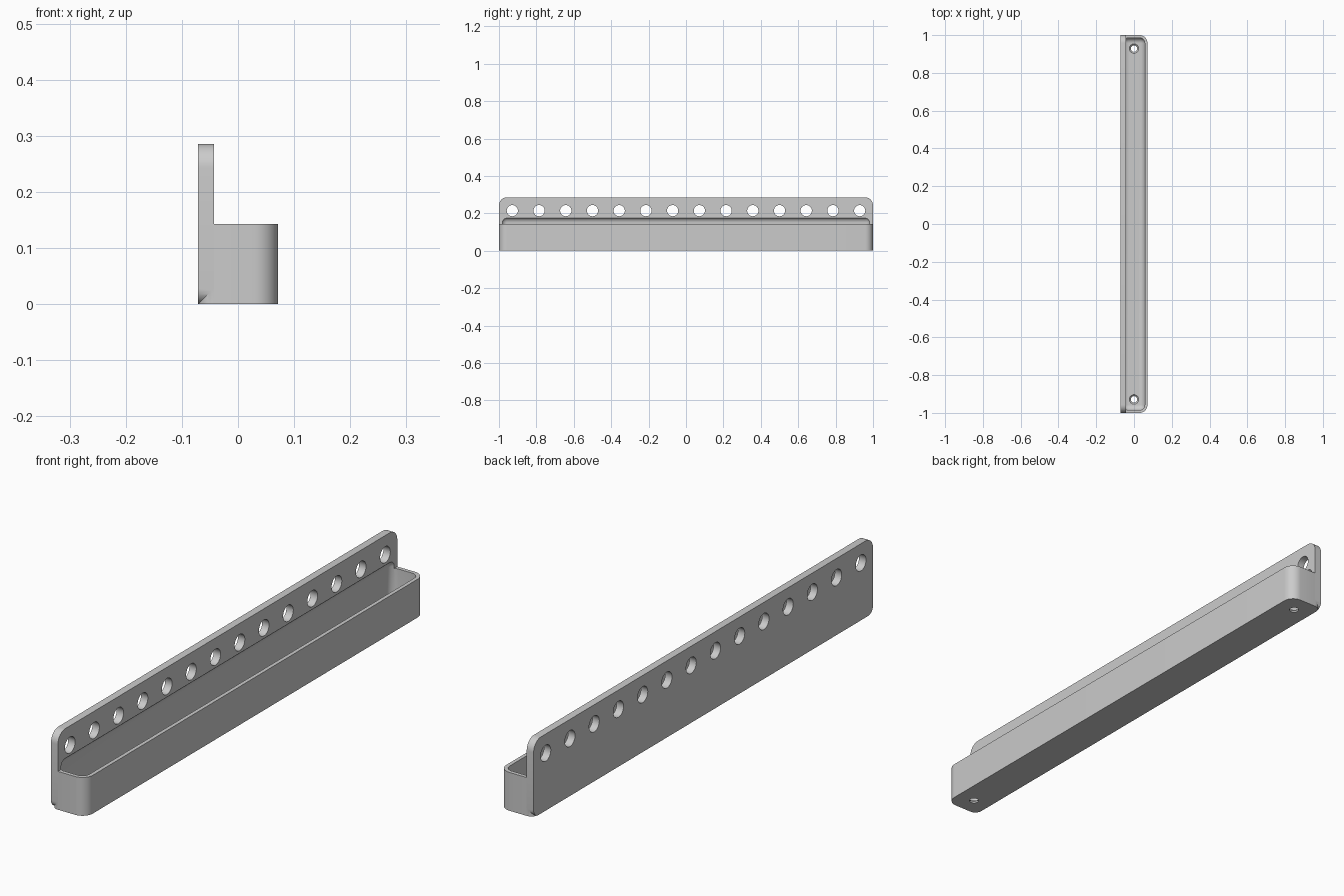
import bpy, bmesh, math
from mathutils import Matrix, Vector

if "Cube" in bpy.data.objects:
    bpy.data.objects.remove(bpy.data.objects["Cube"], do_unlink=True)

U = 1 / 7                 # grid pitch between mounting holes
HALF = U / 2              # half depth of the shelf
PLATE = U * 0.2           # plate thickness
WALL = U * 0.1            # tray wall thickness
BIG, SMALL = U * 0.3, U * 0.2
ARC = 10

grey = bpy.data.materials.new("light_grey")
grey.use_nodes = True
grey.diffuse_color = (0.6, 0.6, 0.6, 1)
grey.node_tree.nodes["Principled BSDF"].inputs["Base Color"].default_value = (0.6, 0.6, 0.6, 1)


def make_object(name, bm):
    bmesh.ops.recalc_face_normals(bm, faces=bm.faces)
    mesh = bpy.data.meshes.new(name)
    bm.to_mesh(mesh)
    bm.free()
    mesh.materials.append(grey)
    obj = bpy.data.objects.new(name, mesh)
    bpy.context.collection.objects.link(obj)
    return obj


def rounded_rect(u0, u1, v0, v1, r_low, r_high):
    """Outline whose corners are r_low at u0 and r_high at u1."""
    points = []
    corners = ((u1, v1, r_high, 1, 1), (u0, v1, r_low, -1, 1),
               (u0, v0, r_low, -1, -1), (u1, v0, r_high, 1, -1))
    for quarter, (u, v, r, su, sv) in enumerate(corners):
        for i in range(ARC + 1):
            a = (quarter + i / ARC) * math.pi / 2
            points.append((u - su * r + r * math.cos(a), v - sv * r + r * math.sin(a)))
    return points


def extrude(name, points, direction):
    bm = bmesh.new()
    face = bm.faces.new([bm.verts.new(p) for p in points])
    ext = bmesh.ops.extrude_face_region(bm, geom=[face])
    verts = [g for g in ext["geom"] if isinstance(g, bmesh.types.BMVert)]
    bmesh.ops.translate(bm, vec=Vector(direction), verts=verts)
    return make_object(name, bm)


def cylinders(name, centres, r1, r2, depth, rotation=Matrix()):
    bm = bmesh.new()
    for c in centres:
        bmesh.ops.create_cone(bm, cap_ends=True, segments=32, radius1=r1, radius2=r2,
                              depth=depth, matrix=Matrix.Translation(c) @ rotation)
    return make_object(name, bm)


def combine(target, tool, operation):
    mod = target.modifiers.new(tool.name, 'BOOLEAN')
    mod.operation, mod.solver, mod.object = operation, 'EXACT', tool
    bpy.context.view_layer.objects.active = target
    bpy.ops.object.modifier_apply(modifier=mod.name)
    bpy.data.objects.remove(tool, do_unlink=True)


# Tray block with rounded vertical corners
tray = extrude("tray_shelf", [(x, y, 0) for x, y in rounded_rect(-HALF, HALF, -1, 1, SMALL, BIG)],
               (0, 0, U))

# Upright mounting plate along the back of the tray
plate = extrude("mounting_plate",
                [(-HALF, y, z) for z, y in rounded_rect(0, 2 * U, -1, 1, SMALL, BIG)],
                (PLATE, 0, 0))
combine(tray, plate, 'UNION')

# Rounded cavity, which also recesses slightly into the plate
floor, top = WALL, U * 1.25
bm = bmesh.new()
bmesh.ops.create_cube(bm, size=1)
bmesh.ops.scale(bm, vec=(2 * (HALF - WALL), 2 * (1 - WALL), top - floor), verts=bm.verts)
bmesh.ops.translate(bm, vec=(0, 0, (top + floor) / 2), verts=bm.verts)
bmesh.ops.bevel(bm, geom=bm.edges[:], offset=SMALL, segments=8, profile=0.5, affect='EDGES')
combine(tray, make_object("cavity", bm), 'DIFFERENCE')

# Row of mounting holes through the plate
holes = [(-HALF + PLATE / 2, (i - 6.5) * U, 1.5 * U) for i in range(14)]
combine(tray, cylinders("mounting_holes", holes, 0.03, 0.03, 0.1,
                        Matrix.Rotation(math.pi / 2, 4, 'Y')), 'DIFFERENCE')

# Countersunk screw holes in the floor
ends = (-6.5 * U, 6.5 * U)
combine(tray, cylinders("floor_holes", [(0, y, 0) for y in ends], 0.017, 0.017, 0.08), 'DIFFERENCE')
combine(tray, cylinders("countersinks", [(0, y, floor) for y in ends], 0.016, 0.034, 0.018),
        'DIFFERENCE')

bpy.ops.object.select_all(action='DESELECT')
tray.select_set(True)
bpy.context.view_layer.objects.active = tray
bpy.ops.object.shade_smooth_by_angle(angle=math.radians(30))
